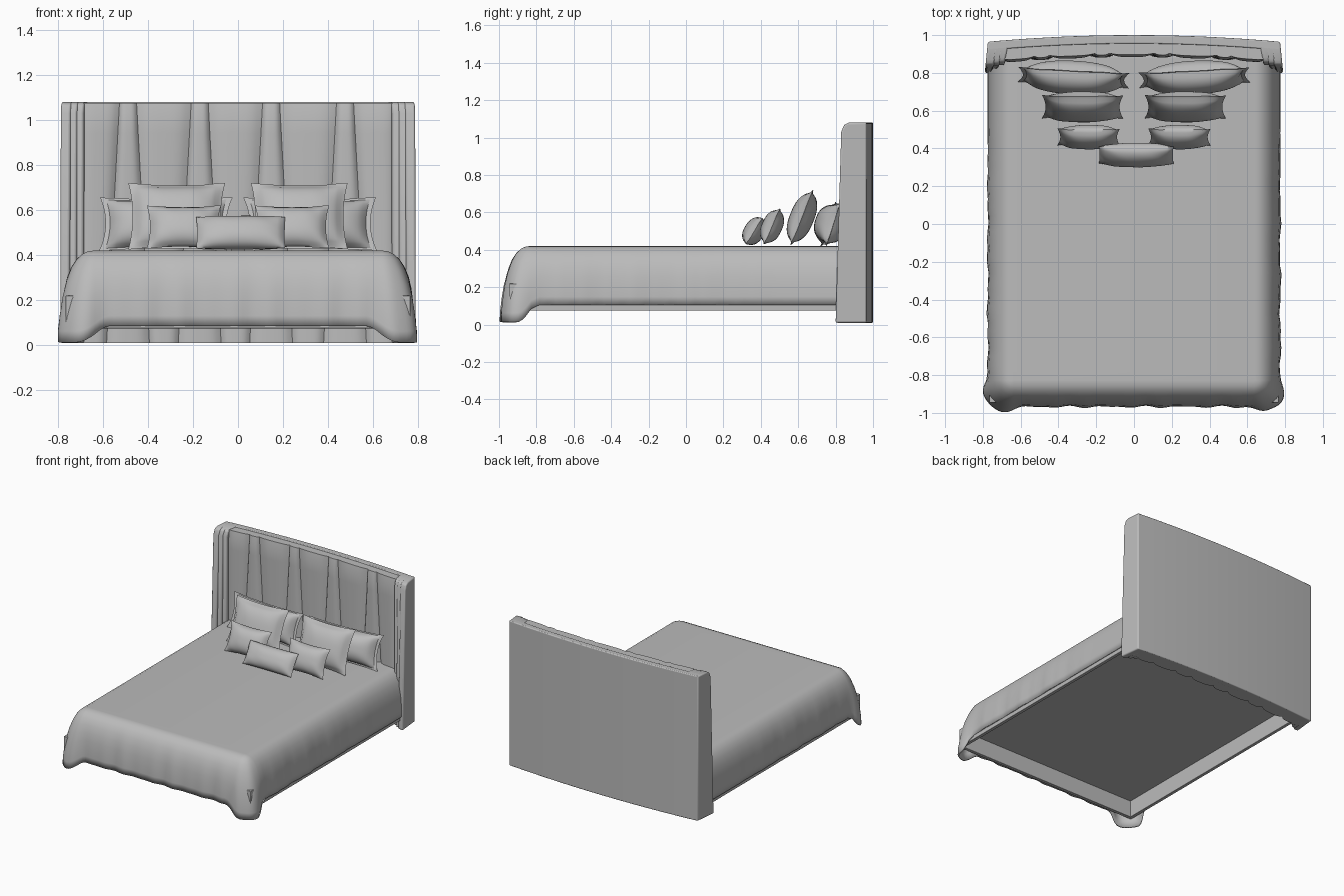
import bpy, bmesh, math
from mathutils import Matrix

cube = bpy.data.objects.get("Cube")
if cube:
    bpy.data.objects.remove(cube, do_unlink=True)

GREY = (0.5, 0.5, 0.5, 1)
fabric = bpy.data.materials.new("grey_fabric")
fabric.use_nodes = True
fabric.diffuse_color = GREY
fabric.node_tree.nodes["Principled BSDF"].inputs["Base Color"].default_value = GREY


def finish(name, bm, angle=40, bevel=0, shell=0, recalc=True):
    """Turn a bmesh into a shaded object, with optional bevel or thickness."""
    if recalc:
        bmesh.ops.recalc_face_normals(bm, faces=bm.faces)
    mesh = bpy.data.meshes.new(name)
    bm.to_mesh(mesh)
    bm.free()
    mesh.materials.append(fabric)
    ob = bpy.data.objects.new(name, mesh)
    bpy.context.collection.objects.link(ob)
    if shell:
        mod = ob.modifiers.new("shell", 'SOLIDIFY')
        mod.thickness = shell
    if bevel:
        mod = ob.modifiers.new("bevel", 'BEVEL')
        mod.width, mod.segments = bevel, 3
    bpy.ops.object.select_all(action='DESELECT')
    ob.select_set(True)
    bpy.context.view_layer.objects.active = ob
    bpy.ops.object.shade_smooth_by_angle(angle=math.radians(angle))
    return ob


def box(name, x0, x1, y0, y1, z0, z1, bevel=0.004):
    bm = bmesh.new()
    bmesh.ops.create_cube(bm, size=1)
    for v in bm.verts:
        v.co = ((x0 + x1) / 2 + v.co.x * (x1 - x0),
                (y0 + y1) / 2 + v.co.y * (y1 - y0),
                (z0 + z1) / 2 + v.co.z * (z1 - z0))
    return finish(name, bm, bevel=bevel)


def prism(name, lower, upper, bevel=0):
    """Closed solid between two matching outlines."""
    bm = bmesh.new()
    a = [bm.verts.new(p) for p in lower]
    b = [bm.verts.new(p) for p in upper]
    bm.faces.new(a)
    bm.faces.new(b)
    for i in range(len(a)):
        j = (i + 1) % len(a)
        bm.faces.new((a[i], a[j], b[j], b[i]))
    return finish(name, bm, bevel=bevel)


def loft(bm, rows):
    for r, s in zip(rows, rows[1:]):
        for i in range(len(r) - 1):
            bm.faces.new((r[i], r[i + 1], s[i + 1], s[i]))


def smooth(t, a, b):
    t = min(max((t - a) / (b - a), 0), 1)
    return t * t * (3 - 2 * t)


# Headboard: bowed back shell
BOTTOM, TOP = 0.01, 1.08
xs = [-0.77 + 1.54 * i / 24 for i in range(25)]
plan = [(x, 1.0 - 0.035 * (x / 0.77) ** 2) for x in xs]
plan += [(x, y - 0.045) for x, y in reversed(plan)]
prism("headboard_back", [(x, y, BOTTOM) for x, y in plan],
      [(x, y, TOP) for x, y in plan], bevel=0.006)

# Headboard: padded channels whose seams spread towards the floor
bm = bmesh.new()
STEPS = 10
rows = []
for k in range(17):
    f = k / 16
    z = BOTTOM + f * (TOP - 0.005 - BOTTOM)
    half = 0.095 - 0.057 * f
    seams = [-0.70]
    for c in (-0.488, -0.17, 0.147, 0.475):
        seams += [c - half, c + half]
    seams.append(0.70)
    row = []
    for a, b in zip(seams, seams[1:]):
        for i in range(STEPS):
            u = i / STEPS
            x = a + (b - a) * u
            puff = 0.022 * (1 - abs(2 * u - 1) ** 3.5) * (1 - 0.6 * smooth(f, 0.93, 1))
            row.append((x, 0.905 - 0.03 * (x / 0.7) ** 2 - puff, z))
    row.append((0.70, 0.875, z))
    rows.append(row)
# Close the padding at the top and bottom
rows.insert(0, [(x, 0.96, z) for x, y, z in rows[0]])
rows.append([(x, 0.96, z) for x, y, z in rows[-1]])
loft(bm, [[bm.verts.new(p) for p in r] for r in rows])
finish("headboard_channels", bm, angle=30, recalc=False)

# Headboard: side wings made of three stacked layers
LAYERS = [("outer", 0.75, 0.79, 0.0), ("middle", 0.722, 0.755, 0.012), ("inner", 0.695, 0.727, 0.026)]
for side, s in (("left", 1), ("right", -1)):
    for label, xin, xout, back in LAYERS:
        side_view = [(0.80, BOTTOM), (0.965, BOTTOM), (0.965, TOP), (0.87, TOP),
                     (0.845, TOP - 0.012), (0.83, TOP - 0.05)]
        side_view = [(max(y, 0.80 + back) + back * (y < 0.9) * 0.5, z) for y, z in side_view]
        inner = [(s * (xin - 0.2 * (y - 0.8)), y, z) for y, z in side_view]
        outer = [(s * (xout - 0.1 * (y - 0.8)), y, z) for y, z in side_view]
        prism(f"{side}_wing_{label}", inner, outer, bevel=0.009)

# Bed frame rails and the slab that rests inside them
RAIL = dict(z0=0.075, z1=0.22)
box("left_rail", 0.74, 0.765, -0.94, 0.88, **RAIL)
box("right_rail", -0.765, -0.74, -0.94, 0.88, **RAIL)
box("foot_rail", -0.765, 0.765, -0.945, -0.92, **RAIL)
box("mattress_base", -0.745, 0.745, -0.925, 0.9, 0.2, 0.23)

# Bedspread: path round the two sides and the foot, with outward normals
W, FOOT, R, HEAD = 0.775, -0.968, 0.14, 0.92
path = []
for i in range(40):
    path.append((W, HEAD + (FOOT + R - HEAD) * i / 40, 1, 0))
for i in range(17):
    a = -math.pi / 2 * i / 16
    path.append((W - R + R * math.cos(a), FOOT + R + R * math.sin(a), math.cos(a), math.sin(a)))
for i in range(1, 30):
    path.append(((W - R) * (1 - i / 30), FOOT, 0, -1))
path += [(0, FOOT, 0, -1)] + [(-x, y, -nx, ny) for x, y, nx, ny in reversed(path)]

# Drape levels: inset from the outer edge, and height
LEVELS = [(0.135, 0.42), (0.11, 0.417), (0.085, 0.405), (0.06, 0.383), (0.038, 0.35),
          (0.02, 0.305), (0.009, 0.255), (0.003, 0.2), (0, 0.15), (0, 0.105)]
bm = bmesh.new()
rows = []
for k, (inset, z) in enumerate(LEVELS):
    f = smooth(k, 2, len(LEVELS) - 1)
    row = []
    for x, y, nx, ny in path:
        corner = smooth(abs(x), 0.57, 0.70) * smooth(-y, 0.80, 0.89)
        ripple = 0.004 * math.sin(31 * x + 3) * math.sin(19 * y + 1) - 0.003 * math.sin(47 * (x + y))
        ripple *= f * smooth(-y, -0.75, 0.2)
        flare = f * corner * (0.022 + 0.04 * abs(nx * ny)) - inset + ripple
        drop = -0.092 * corner * f - 0.02 * f * abs(ny) * (1 - corner)
        row.append(bm.verts.new((x + nx * flare, y + ny * flare, z + drop)))
    rows.append(row)
loft(bm, rows)
top = bm.faces.new(rows[0])
bmesh.ops.recalc_face_normals(bm, faces=bm.faces)
top.normal_update()
if top.normal.z < 0:
    bmesh.ops.reverse_faces(bm, faces=bm.faces)
finish("bedspread", bm, angle=50, shell=0.012, recalc=False)


def pillow(name, x, y, z, w, h, t, lean, yaw=0, flange=0.1, pinch=0.09, n=24):
    """Plump cushion with a thin border and drawn-in sides."""
    bm = bmesh.new()
    bmesh.ops.create_grid(bm, x_segments=n, y_segments=n, size=1)
    back = bmesh.ops.duplicate(bm, geom=bm.verts[:] + bm.edges[:] + bm.faces[:])["geom"]
    back_verts = {g for g in back if isinstance(g, bmesh.types.BMVert)}
    for v in bm.verts:
        u, q = v.co.x, v.co.y
        a, b = min(abs(u) / (1 - flange), 1), min(abs(q) / (1 - flange), 1)
        d = t / 2 * ((1 - a ** 2.4) * (1 - b ** 2.4)) ** 0.55
        d *= -1 if v in back_verts else 1
        px = w / 2 * u * (1 - pinch * abs(u) * (1 - q * q))
        pz = h / 2 * q * (1 - pinch * abs(q) * (1 - u * u))
        wrinkle = 0.003 * math.sin(9 * u + 4 * q) * (a * b)
        v.co = (px, -d + wrinkle, pz)
    bmesh.ops.remove_doubles(bm, verts=bm.verts, dist=0.00001)
    turn = Matrix.Rotation(math.radians(yaw), 4, 'Z') @ Matrix.Rotation(-math.radians(lean), 4, 'X')
    bmesh.ops.transform(bm, matrix=Matrix.Translation((x, y, z)) @ turn, verts=bm.verts)
    return finish(name, bm, angle=60)


# Mirrored pairs of pillows, then the small bolster in front
for side, s in (("left", 1), ("right", -1)):
    pillow(f"{side}_back_pillow", s * 0.32, 0.775, 0.538, 0.59, 0.25, 0.17, 18, s * 3)
    pillow(f"{side}_middle_pillow", s * 0.272, 0.62, 0.573, 0.43, 0.32, 0.13, 22, flange=0.07)
    pillow(f"{side}_front_pillow", s * 0.24, 0.46, 0.525, 0.33, 0.21, 0.11, 24, flange=0.05)
pillow("bolster_pillow", 0.012, 0.365, 0.5, 0.395, 0.165, 0.11, 32, flange=0, pinch=0.02)
